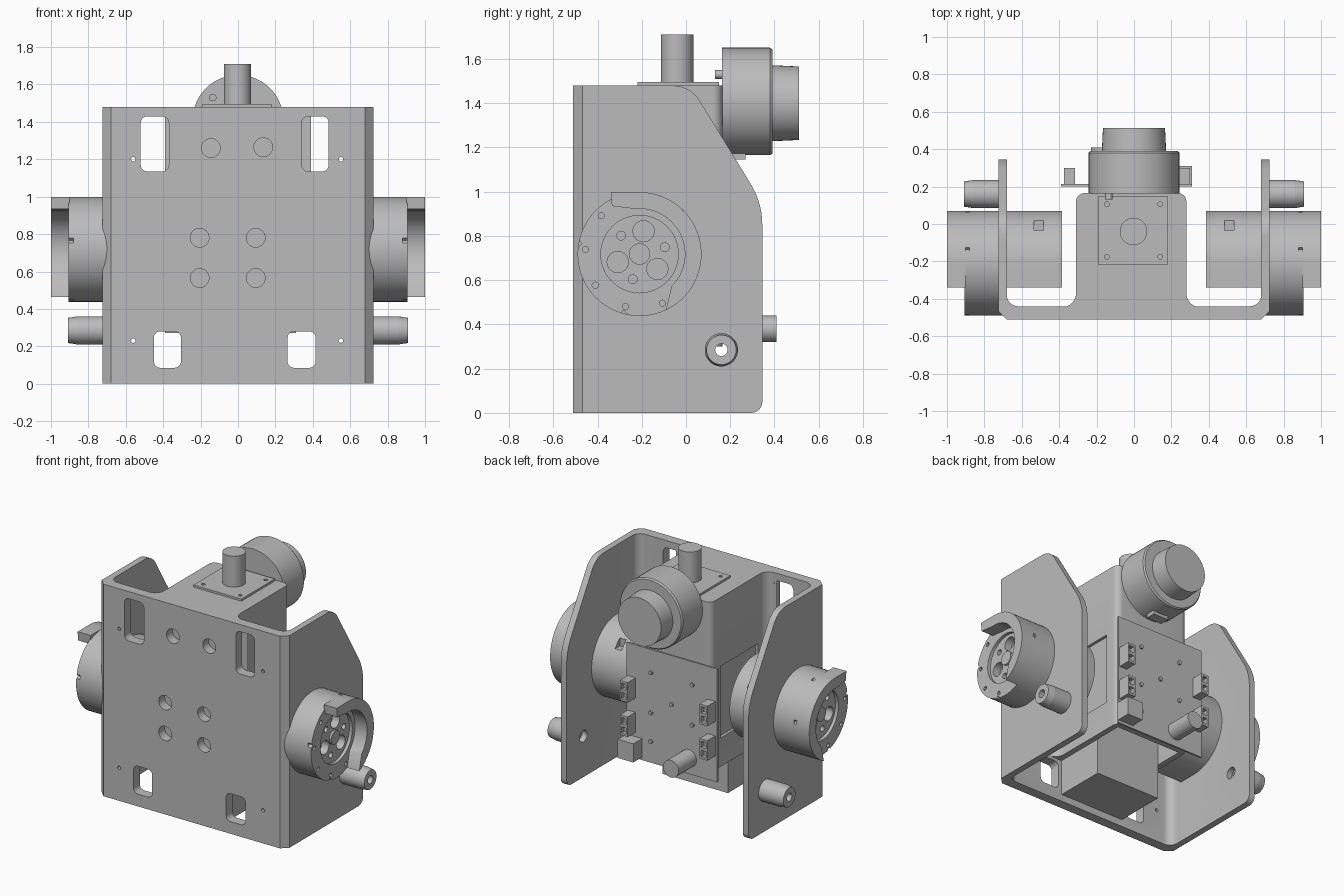
import bpy, bmesh, math
from math import sin, cos, radians
from mathutils import Vector, Matrix

cube = bpy.data.objects.get("Cube")
if cube:
    bpy.data.objects.remove(cube, do_unlink=True)

grey = bpy.data.materials.new("machined grey")
grey.use_nodes = True
COLOUR = (0.5, 0.5, 0.5, 1)
grey.diffuse_color = COLOUR
grey.node_tree.nodes["Principled BSDF"].inputs["Base Color"].default_value = COLOUR


def finish(name, bm):
    bmesh.ops.recalc_face_normals(bm, faces=bm.faces)
    mesh = bpy.data.meshes.new(name)
    bm.to_mesh(mesh)
    bm.free()
    mesh.materials.append(grey)
    mesh.shade_smooth()
    mesh.set_sharp_from_angle(angle=radians(30))
    obj = bpy.data.objects.new(name, mesh)
    bpy.context.scene.collection.objects.link(obj)
    return obj


def place(axis, a, b, c):
    """Put profile point (a, b) at depth c along the axis."""
    return {"X": (c, a, b), "Y": (a, c, b), "Z": (a, b, c)}[axis]


def prism(name, axis, pts, lo, hi):
    bm = bmesh.new()
    rings = [[bm.verts.new(place(axis, a, b, c)) for a, b in pts] for c in (lo, hi)]
    bm.faces.new(rings[0])
    bm.faces.new(rings[1])
    for i in range(len(pts)):
        j = (i + 1) % len(pts)
        bm.faces.new((rings[0][i], rings[0][j], rings[1][j], rings[1][i]))
    return finish(name, bm)


def cyl(name, axis, a, b, r, lo, hi, r2=None, n=48):
    """Cylinder from lo to hi; r2 is the radius at hi."""
    bm = bmesh.new()
    bmesh.ops.create_cone(bm, cap_ends=True, segments=n, radius1=r,
                          radius2=r if r2 is None else r2, depth=abs(hi - lo))
    d = Vector(place(axis, 0, 0, 1 if hi > lo else -1))
    rot = Vector((0, 0, 1)).rotation_difference(d).to_matrix().to_4x4()
    mid = Vector(place(axis, a, b, (lo + hi) / 2))
    bmesh.ops.transform(bm, matrix=Matrix.Translation(mid) @ rot, verts=bm.verts)
    return finish(name, bm)


def fillet(corners, n=7):
    """Polygon from (x, y, setback) corners, with round arcs."""
    out = []
    for i, (x, y, r) in enumerate(corners):
        p = Vector((x, y))
        if r == 0:
            out.append((x, y))
            continue
        u = (Vector(corners[i - 1][:2]) - p).normalized()
        v = (Vector(corners[(i + 1) % len(corners)][:2]) - p).normalized()
        w = sin(u.angle(v) / 2)
        for k in range(n + 1):
            t = k / n
            f = ((1 - t) ** 2, 2 * w * t * (1 - t), t * t)
            q = ((p + u * r) * f[0] + p * f[1] + (p + v * r) * f[2]) / sum(f)
            out.append((q.x, q.y))
    return out


def rect(x0, x1, y0, y1, r=0):
    return fillet([(x0, y0, r), (x1, y0, r), (x1, y1, r), (x0, y1, r)])


def box(name, x0, x1, y0, y1, z0, z1):
    return prism(name, "Z", rect(x0, x1, y0, y1), z0, z1)


def arc(cx, cy, r, a0, a1, n):
    angles = [radians(a0 + (a1 - a0) * i / n) for i in range(n + 1)]
    return [(cx + r * cos(t), cy + r * sin(t)) for t in angles]


def cut(obj, cutters):
    """Subtract the cutters, bake the result and drop the cutters."""
    for c in cutters:
        c.hide_render = True
        m = obj.modifiers.new("cut", "BOOLEAN")
        m.operation, m.solver, m.object = "DIFFERENCE", "EXACT", c
    bpy.context.view_layer.update()
    deps = bpy.context.evaluated_depsgraph_get()
    mesh = bpy.data.meshes.new_from_object(obj.evaluated_get(deps))
    obj.modifiers.clear()
    obj.data = mesh
    mesh.shade_smooth()
    mesh.set_sharp_from_angle(angle=radians(30))
    for c in cutters:
        bpy.data.objects.remove(c, do_unlink=True)


# Wrap-around bracket: front plate with two side plates
half = [(0.68, -0.51, 0), (0.725, -0.467, 0), (0.725, 0.345, 0),
        (0.68, 0.345, 0), (0.68, -0.44, 0.06)]
plan = half + [(-x, y, r) for x, y, r in reversed(half)]
bracket = prism("bracket", "Z", fillet(plan), 0, 1.48)
cuts = []
slope = fillet([(0.02, 1.48, 0.08), (0.345, 0.95, 0.1), (0.345, 0.5, 0),
                (0.5, 0.5, 0), (0.5, 1.6, 0), (-0.1, 1.6, 0), (-0.1, 1.48, 0)])
foot = [(0.4, -0.1), (0.4, 0.05), (0.345, 0.05)] + arc(0.295, 0.05, 0.05, 0, -90, 8)[1:] + [(0.295, -0.1)]
cuts.append(prism("slope_cutter", "X", slope, -1, 1))
cuts.append(prism("foot_cutter", "X", foot, -1, 1))
for x0, x1, z0, z1 in ((0.34, 0.485, 1.135, 1.43), (-0.52, -0.37, 1.135, 1.43),
                       (0.265, 0.415, 0.085, 0.28), (-0.45, -0.305, 0.085, 0.28)):
    cuts.append(prism("window_cutter", "Y", rect(x0, x1, z0, z1, 0.035), -0.6, -0.4))
for x, z in ((-0.145, 1.26), (0.135, 1.265), (-0.205, 0.78),
             (0.095, 0.78), (-0.205, 0.565), (0.095, 0.565)):
    cuts.append(cyl("hole_cutter", "Y", x, z, 0.05, -0.6, -0.4, n=32))
for x in (-0.56, 0.55):
    for z in (0.23, 1.2):
        cuts.append(cyl("screw_cutter", "Y", x, z, 0.012, -0.6, -0.4, n=12))
cuts.append(cyl("plate_hole_cutter", "X", 0.16, 0.285, 0.04, -1, 1, n=32))
cut(bracket, cuts)

# Hollow centre box, flared where it meets the front plate
shape = fillet([(-0.39, -0.445, 0), (-0.31, -0.445, 0.075), (-0.31, 0.165, 0.045),
                (0.28, 0.165, 0.045), (0.28, -0.445, 0.075), (0.39, -0.445, 0)])
housing = prism("centre_box", "Z", shape, 0.3, 1.48)
cut(housing, [box("hollow_cutter", -0.27, 0.24, -0.43, 0.125, 0.2, 1.43),
              box("right_recess", -0.4, -0.29, -0.35, 0.06, 0.5, 1.0),
              box("left_recess", 0.26, 0.4, -0.35, 0.06, 0.5, 1.0)])
box("inner_pack", -0.268, 0.238, -0.445, -0.08, 0.05, 1.0)

# Top mounting plate and shaft
plate = box("top_plate", -0.19, 0.18, -0.22, 0.15, 1.475, 1.495)
cut(plate, [cyl("screw_cutter", "Z", x, y, 0.013, 1.483, 1.6, n=12)
            for x in (-0.145, 0.14) for y in (-0.175, 0.105)])
cyl("top_shaft", "Z", -0.003, -0.04, 0.073, 1.48, 1.71)

# Rear motor
cyl("rear_motor", "Y", 0, 1.408, 0.243, 0.163, 0.38)
cyl("rear_motor_rim", "Y", 0, 1.408, 0.243, 0.38, 0.39, 0.235)
cyl("rear_motor_cap", "Y", 0, 1.4, 0.172, 0.385, 0.512, 0.166)
box("rear_motor_clip", -0.06, 0.06, 0.2, 0.27, 1.145, 1.2)
cyl("rear_motor_bolt", "Y", -0.135, 1.53, 0.02, 0.13, 0.17, n=16)

# Side motors, drive discs, guards and stand-offs
CY, CZ, R = -0.21, 0.718, 0.28
for s, side in ((1, "left"), (-1, "right")):
    body = [(-0.34, CZ - R)] + arc(CY, CZ, R, -90, 90, 32) + [(-0.34, CZ + R)]
    motor = prism(side + "_motor_body", "X", body, s * 0.385, s * 0.70)
    vent = sorted((s * 0.485, s * 0.535))
    cut(motor, [box("vent_cutter", *vent, -0.035, 0.025, 0.88, 1.1)])

    disc = cyl(side + "_drive_disc", "X", CY, CZ, R, s * 0.69, s * 0.907, n=72)
    cuts = [cyl("face_cutter", "X", CY, CZ, 0.175, s * 0.885, s * 1.0)]
    for a in (80, 200, 320):
        y, z = CY + 0.105 * cos(radians(a)), CZ + 0.105 * sin(radians(a))
        cuts.append(cyl("pocket_cutter", "X", y, z, 0.048, s * 0.83, s * 1.0, n=24))
        y, z = CY + 0.118 * cos(radians(a + 55)), CZ + 0.118 * sin(radians(a + 55))
        cuts.append(cyl("bore_cutter", "X", y, z, 0.02, s * 0.85, s * 1.0, n=16))
    for i in range(9):
        a = radians(15 + 40 * i)
        y, z = CY + 0.245 * cos(a), CZ + 0.245 * sin(a)
        cuts.append(cyl("bolt_cutter", "X", y, z, 0.014, s * 0.89, s * 1.0, n=12))
    for a in (10, 75, 170, 255):
        y, z = CY + R * cos(radians(a)), CZ + R * sin(radians(a))
        cuts.append(cyl("notch_cutter", "X", y, z, 0.016, s * 0.88, s * 1.0, n=4))
    cut(disc, cuts)
    cyl(side + "_hub", "X", CY, CZ, 0.048, s * 0.87, s * 0.9, n=32)

    guard = arc(CY, CZ, R, -65, 90, 36) + [(-0.34, CZ + R)] + [(-0.335, 0.935)]
    guard += arc(CY, CZ, 0.205, 95, -45, 30)
    prism(side + "_guard", "X", guard, s * 0.90, s * 1.0)

    post = cyl(side + "_standoff", "X", 0.16, 0.285, 0.075, s * 0.72, s * 0.86)
    tip = cyl(side + "_standoff_tip", "X", 0.16, 0.285, 0.075, s * 0.86, s * 0.91, 0.067)
    cut(post, [cyl("bore", "X", 0.16, 0.285, 0.028, s * 0.6, s * 1.0, n=24)])
    cut(tip, [cyl("bore", "X", 0.16, 0.285, 0.028, s * 0.6, s * 1.0, n=24)])

# Rear circuit board with connectors, screws and knob
box("circuit_board", -0.39, 0.31, 0.2, 0.213, 0.27, 1.06)
for x in (-0.345, 0.27):
    for z in (0.52, 0.76):
        plug = box("connector", x - 0.03, x + 0.03, 0.21, 0.3, z - 0.07, z + 0.07)
        cut(plug, [box("socket", x - 0.018, x + 0.018, 0.27, 0.4, z + d - 0.022, z + d + 0.022)
                   for d in (-0.032, 0.032)])
box("power_connector", 0.19, 0.31, 0.21, 0.31, 0.29, 0.42)
for x, z in ((-0.2, 0.9), (0.12, 0.9), (-0.2, 0.62), (0.12, 0.62), (-0.04, 0.72), (0.12, 0.42)):
    cyl("board_screw", "Y", x, z, 0.014, 0.2, 0.226, n=12)
for x in (-0.2, 0.12):
    for z in (0.4, 0.95):
        cyl("board_spacer", "Y", x, z, 0.02, 0.15, 0.205, n=16)
cyl("rear_knob", "Y", -0.17, 0.38, 0.06, 0.2, 0.41)
